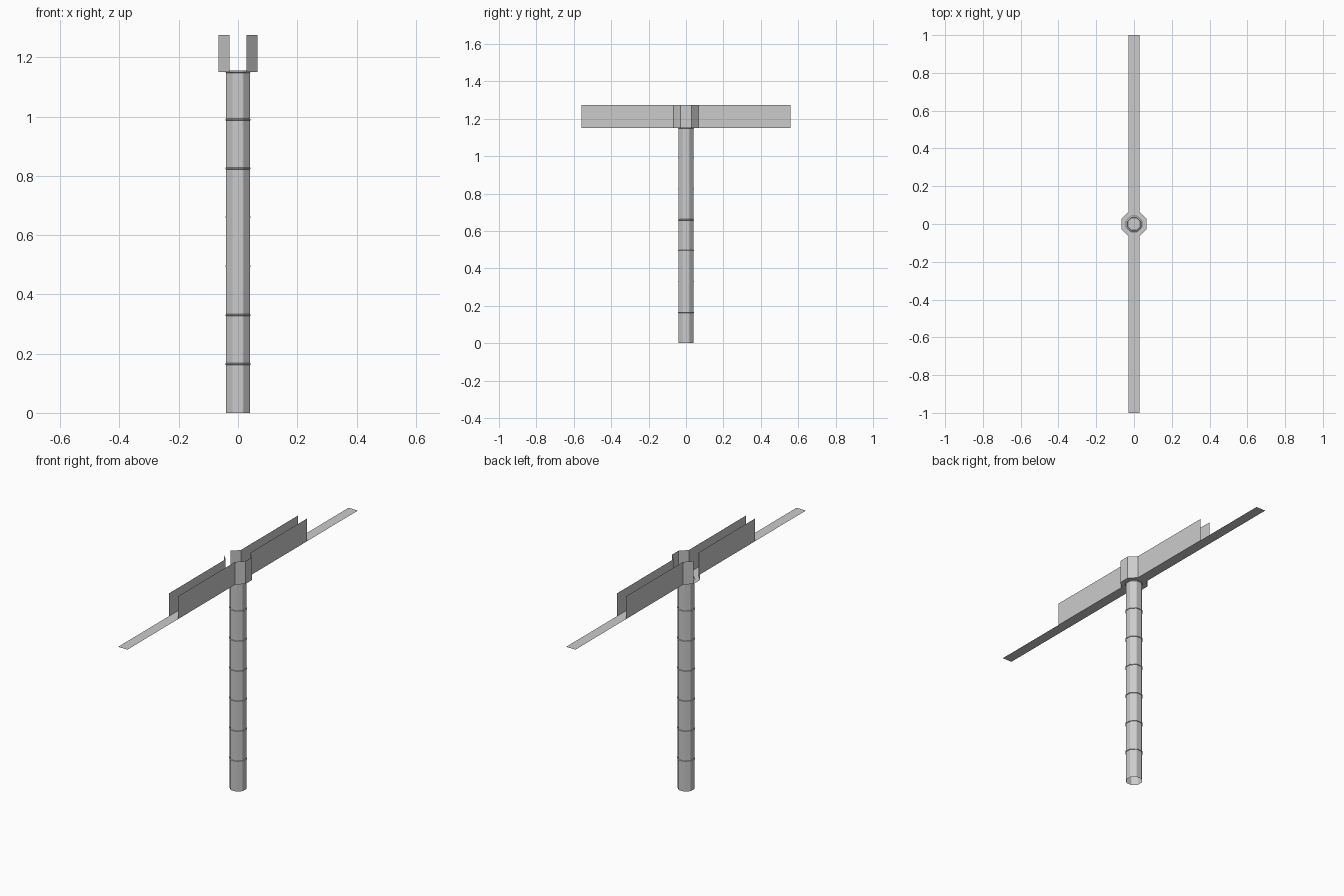
import bpy, bmesh, math

cube = bpy.data.objects.get("Cube")
if cube:
    bpy.data.objects.remove(cube)

DECK_Z, WALL_TOP = 1.15, 1.275
HALF, HUB = 0.0285, 0.066       # deck half width, hub half width
WALL_END, DECK_END = 0.56, 1.0

grey = bpy.data.materials.new("light_grey")
grey.use_nodes = True
colour = (0.6, 0.6, 0.6, 1)
grey.diffuse_color = colour
grey.node_tree.nodes["Principled BSDF"].inputs["Base Color"].default_value = colour


def finish(name, bm):
    mesh = bpy.data.meshes.new(name)
    bm.to_mesh(mesh)
    bm.free()
    mesh.materials.append(grey)
    obj = bpy.data.objects.new(name, mesh)
    bpy.context.collection.objects.link(obj)
    return obj


def loft(name, profile, bevel=0.0022):
    """Octagonal tube with chamfered corners through (apothem, z) pairs."""
    bm = bmesh.new()
    rings = []
    for apothem, z in profile:
        ring = []
        for i in range(8):
            a = i * math.pi / 4
            half = apothem * math.tan(math.pi / 8) - bevel
            for side in (-half, half):
                ring.append(bm.verts.new((
                    apothem * math.cos(a) - side * math.sin(a),
                    apothem * math.sin(a) + side * math.cos(a), z)))
        rings.append(ring)
    for low, high in zip(rings, rings[1:]):
        for i in range(16):
            j = (i + 1) % 16
            bm.faces.new((low[i], low[j], high[j], high[i]))
    return finish(name, bm)


def wall(name, path):
    """Upright sheet along a plan path."""
    bm = bmesh.new()
    pairs = [[bm.verts.new((x, y, z)) for z in (DECK_Z, WALL_TOP)] for x, y in path]
    for a, b in zip(pairs, pairs[1:]):
        bm.faces.new((a[0], b[0], b[1], a[1]))
    return finish(name, bm)


# Column of seven equal sections, open at the foot, with a thin collar at each joint
STEP = 0.165
loft("column", [(0.04, 0), (0.04, DECK_Z)])
for k in range(1, 7):
    z = k * STEP
    loft(f"collar_{k}", [(0.04, z - 0.003), (0.043, z - 0.002),
                         (0.043, z + 0.002), (0.04, z + 0.003)])
loft("column_cap", [(0.04, 1.147), (0.043, 1.15), (0.035, 1.156), (0.032, 1.15)])

# Thin deck widening into an octagonal hub
corner = [(HALF, -HUB), (HUB, -HALF), (HUB, HALF), (HALF, HUB)]
right_edge = [(HALF, -DECK_END)] + corner + [(HALF, DECK_END)]
outline = right_edge + [(-x, -y) for x, y in right_edge]
bm = bmesh.new()
bm.faces.new([bm.verts.new((x, y, DECK_Z)) for x, y in outline])
finish("deck", bm)

# Side walls; the right one is open at the hub
wall("left_wall", [(HALF, -WALL_END)] + corner + [(HALF, WALL_END)])
for name, s in (("front", 1), ("back", -1)):
    wall(f"right_wall_{name}", [(-HALF, -WALL_END * s), (-HALF, -HUB * s), (-HUB, -HALF * s)])
